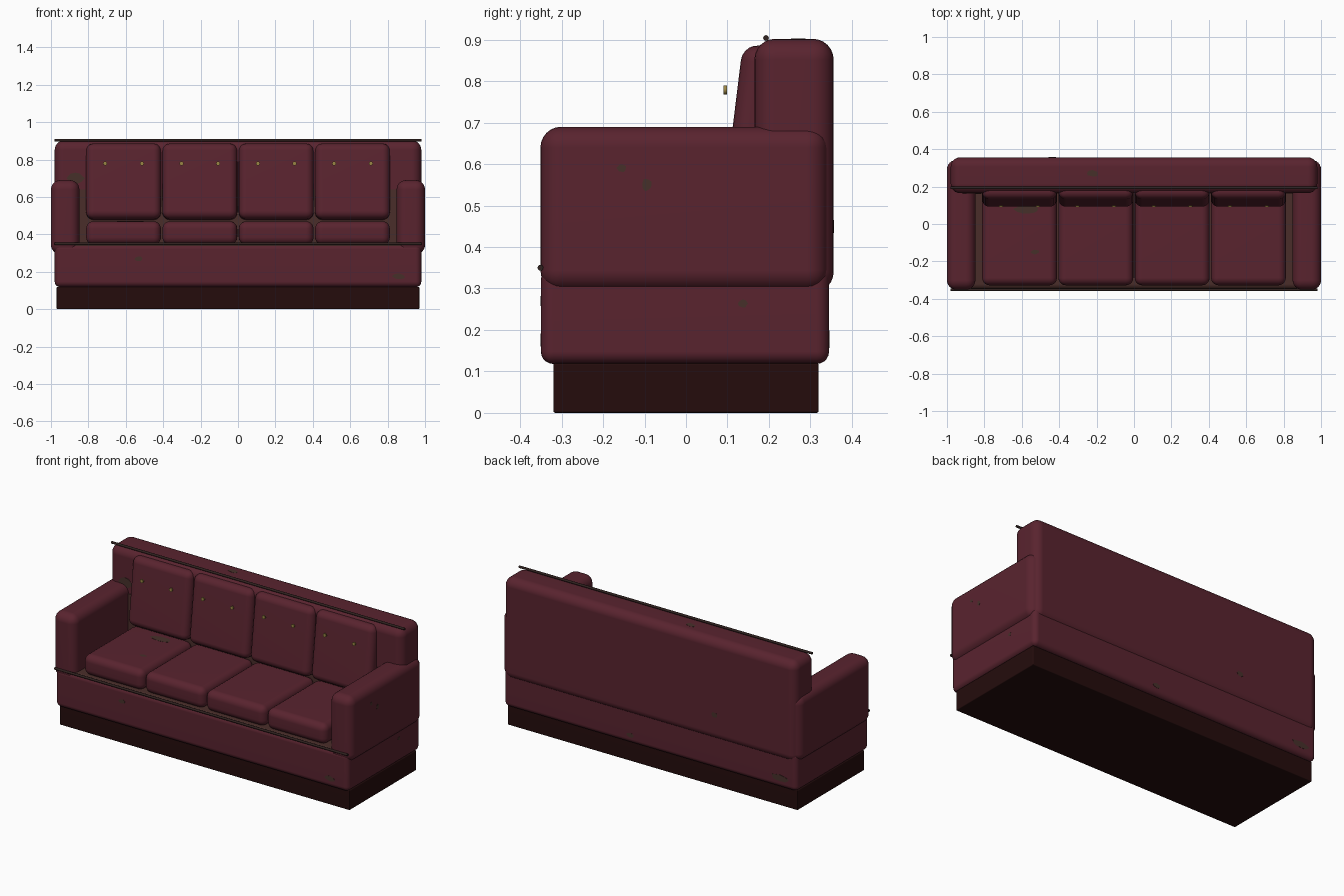
import bpy, bmesh, math, random
from mathutils import Matrix, Vector

if "Cube" in bpy.data.objects:
    bpy.data.objects.remove(bpy.data.objects["Cube"])

random.seed(4)


def material(name, rgb):
    m = bpy.data.materials.new(name)
    m.diffuse_color = (*rgb, 1)
    m.use_nodes = True
    m.node_tree.nodes["Principled BSDF"].inputs["Base Color"].default_value = m.diffuse_color
    return m


LEATHER = material("burgundy leather", (0.10, 0.017, 0.028))
PLINTH = material("dark plinth wood", (0.018, 0.0038, 0.0038))
LINING = material("brown lining", (0.068, 0.027, 0.023))
STAIN = material("worn stain", (0.062, 0.030, 0.023))
PIPING = material("dark piping", (0.030, 0.016, 0.014))
BRASS = material("aged brass", (0.33, 0.24, 0.06))


def finish(bm, name, mat):
    me = bpy.data.meshes.new(name)
    bm.to_mesh(me)
    bm.free()
    me.materials.append(mat)
    ob = bpy.data.objects.new(name, me)
    bpy.context.collection.objects.link(ob)
    return ob


def box(name, x, y, z, mat, bevel=0.0, segs=5, tilt=0.0):
    """Rounded box from (min, max) ranges, optionally leaning about x."""
    bm = bmesh.new()
    bmesh.ops.create_cube(bm, size=1)
    bm.transform(Matrix.Diagonal((x[1] - x[0], y[1] - y[0], z[1] - z[0], 1)))
    ob = finish(bm, name, mat)
    ob.location = (sum(x) / 2, sum(y) / 2, sum(z) / 2)
    ob.rotation_euler.x = tilt
    if bevel:
        b = ob.modifiers.new("round", 'BEVEL')
        b.width, b.segments = bevel, segs
        for p in ob.data.polygons:
            p.use_smooth = True
        w = ob.modifiers.new("normals", 'WEIGHTED_NORMAL')
        w.keep_sharp = True
    return ob


def rod(name, centre, axis, radius, length, mat, sides=12):
    bm = bmesh.new()
    bmesh.ops.create_cone(bm, cap_ends=True, segments=sides, radius1=radius,
                          radius2=radius, depth=length)
    bm.transform(Vector(axis).to_track_quat('Z', 'Y').to_matrix().to_4x4())
    for f in bm.faces:
        f.smooth = len(f.verts) == 4
    ob = finish(bm, name, mat)
    ob.location = centre
    return ob


# plinth, base and brown lining behind the cushions
box("plinth", (-0.97, 0.97), (-0.32, 0.32), (0, 0.12), PLINTH, 0.005, 2)
base = box("base", (-0.98, 0.98), (-0.35, 0.345), (0.118, 0.35), LEATHER, 0.03)
base.data.materials.append(LINING)
for p in base.data.polygons:
    if p.normal.z > 0.9:
        p.material_index = 1
box("back_lining", (-0.85, 0.85), (0.161, 0.168), (0.345, 0.64), LINING)

# backrest and arms
box("backrest", (-0.98, 0.98), (0.165, 0.356), (0.29, 0.902), LEATHER, 0.05, 6)
for side, s in (("left", -1), ("right", 1)):
    box(side + "_arm", sorted((s * 0.848, s * 1.0)), (-0.351, 0.342),
        (0.294, 0.69), LEATHER, 0.05, 6)

# cushions with two buttons each
for i, cx in enumerate((-0.612, -0.204, 0.204, 0.612), 1):
    xr = (cx - 0.2, cx + 0.2)
    box(f"seat_cushion_{i}", xr, (-0.328, 0.17), (0.345, 0.47), LEATHER, 0.04)
    box(f"back_cushion_{i}", xr, (0.112, 0.242), (0.477, 0.884), LEATHER,
        0.04, 5, -math.radians(7))
    for j, dx in enumerate((-0.098, 0.098), 1):
        rod(f"button_{i}_{j}", (cx + dx, 0.095, 0.779), (0, 1, 0),
            0.011, 0.008, BRASS, 10)

# piping along the seat front and backrest top
rod("seat_piping", (0, -0.351, 0.35), (1, 0, 0), 0.007, 1.96, PIPING)
rod("back_piping", (0, 0.193, 0.904), (1, 0, 0), 0.007, 1.96, PIPING)


def stain(centre, axis, ru, rv):
    """Thin irregular patch lying on a surface."""
    bm = bmesh.new()
    ring = []
    for k in range(12):
        a, r = math.tau * k / 12, random.uniform(0.8, 1.1)
        ring.append(bm.verts.new((ru * r * math.cos(a), rv * r * math.sin(a), 0)))
    f = bm.faces.new(ring)
    n = Vector(axis)
    up = Vector((0, 1, 0)) if abs(n.z) > 0.9 else Vector((0, 0, 1))
    m = Matrix((up.cross(n), up, n)).transposed().to_4x4()
    top = bmesh.ops.extrude_face_region(bm, geom=[f])["geom"]
    bmesh.ops.translate(bm, vec=(0, 0, 0.002),
                        verts=[v for v in top if isinstance(v, bmesh.types.BMVert)])
    bmesh.ops.recalc_face_normals(bm, faces=bm.faces)
    bm.transform(m)
    finish(bm, "stain", STAIN).location = Vector(centre) - n * 0.001


# worn stains
FRONT, BACK, RIGHT, TOP = (0, -1, 0), (0, 1, 0), (1, 0, 0), (0, 0, 1)
for c, n, ru, rv in (
        ((-0.53, -0.35, 0.27), FRONT, 0.022, 0.014),
        ((0.86, -0.35, 0.175), FRONT, 0.035, 0.015),
        ((-0.87, 0.165, 0.70), FRONT, 0.05, 0.03),
        ((0.98, 0.137, 0.263), RIGHT, 0.012, 0.01),
        ((1.0, -0.155, 0.59), RIGHT, 0.012, 0.01),
        ((1.0, -0.095, 0.55), RIGHT, 0.013, 0.015),
        ((-0.22, 0.27, 0.902), TOP, 0.03, 0.018),
        ((-0.53, -0.15, 0.47), TOP, 0.025, 0.012),
        ((-0.57, 0.08, 0.47), TOP, 0.07, 0.03),
        ((-0.87, 0.345, 0.18), BACK, 0.06, 0.02),
        ((0.13, 0.345, 0.17), BACK, 0.025, 0.016),
        ((-0.44, 0.356, 0.45), BACK, 0.02, 0.016)):
    stain(c, n, ru, rv)
